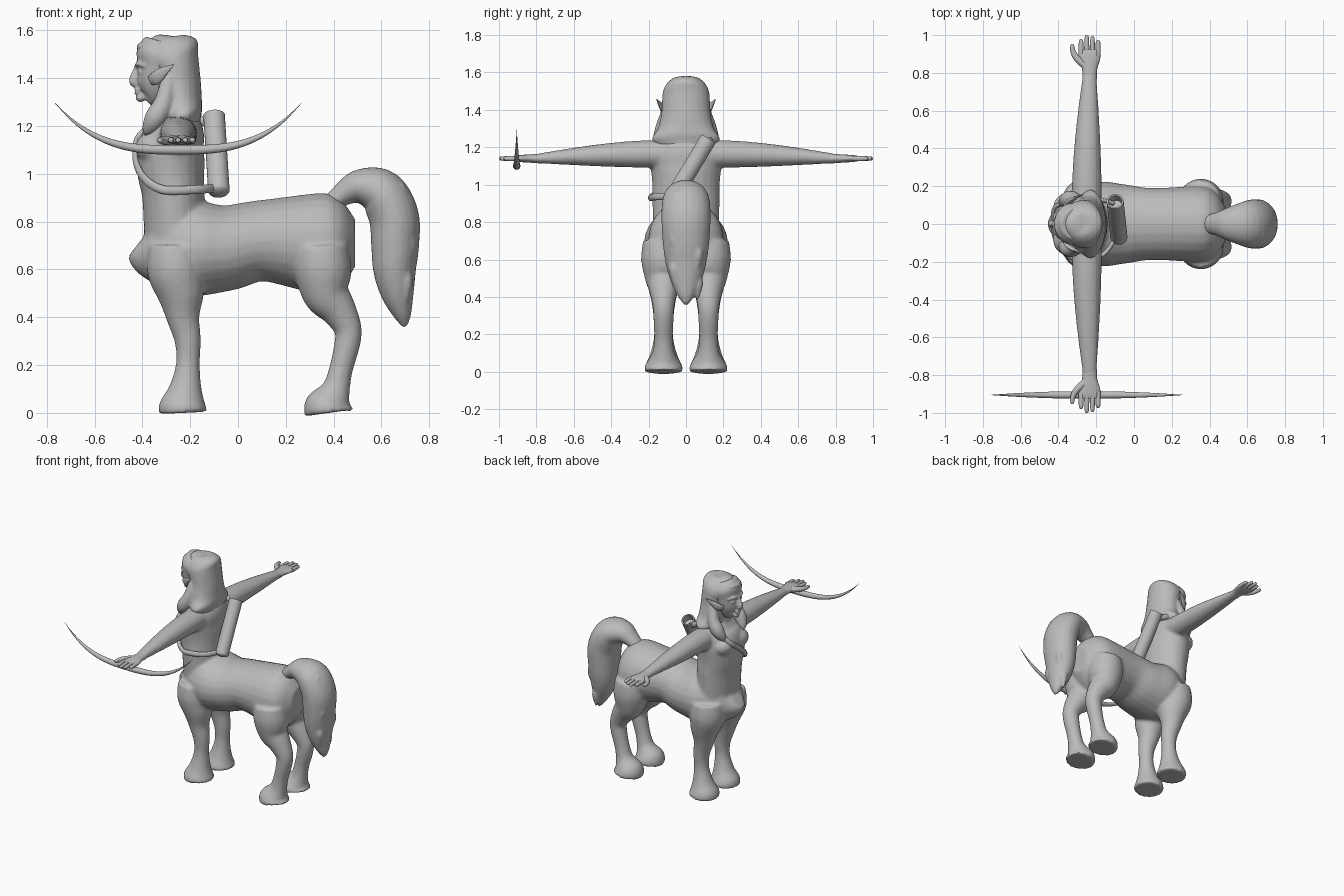
import bpy, bmesh, math
from mathutils import Vector, Matrix

cube = bpy.data.objects.get("Cube")
if cube:
    bpy.data.objects.remove(cube)

grey = bpy.data.materials.new("stone grey")
grey.use_nodes = True
tone = (.5, .5, .5, 1)
grey.diffuse_color = tone
grey.node_tree.nodes["Principled BSDF"].inputs["Base Color"].default_value = tone

ALONG_X, ALONG_Y, ALONG_Z = Vector((1, 0, 0)), Vector((0, 1, 0)), Vector((0, 0, 1))
SIDES = (1, -1)


def catmull_rom(a, b, c, d, t):
    return b + t * ((c - a) + t * ((2*a - 5*b + 4*c - d) + t * (3*(b - c) + d - a))) / 2


def smooth_rings(rings, steps=5):
    """Interpolate (x, y, z, width, depth) rings along the path."""
    smooth = []
    last = len(rings) - 1
    for i in range(last):
        around = [rings[max(0, min(last, i + k))] for k in (-1, 0, 1, 2)]
        for step in range(steps):
            smooth.append([catmull_rom(*values, step / steps) for values in zip(*around)])
    return smooth + [list(rings[-1])]


def tube(bm, rings, side, flip=1, count=24):
    """Loft ellipses along a path; width lies along `side`, flip mirrors in y."""
    rings = smooth_rings(rings)
    centres = [Vector(ring[:3]) for ring in rings]
    loops = []
    for i, ring in enumerate(rings):
        width, depth = (max(radius, .001) for radius in ring[3:])
        tangent = (centres[min(i + 1, len(centres) - 1)] - centres[max(i - 1, 0)]).normalized()
        across = (side - tangent * side.dot(tangent)).normalized()
        through = tangent.cross(across)
        loop = []
        for k in range(count):
            angle = math.tau * k / count
            co = centres[i] + across * width * math.cos(angle) + through * depth * math.sin(angle)
            loop.append(bm.verts.new((co.x, co.y * flip, co.z)))
        loops.append(loop)
    faces = [bm.faces.new(loops[0]), bm.faces.new(loops[-1])]
    for lower, upper in zip(loops, loops[1:]):
        for k in range(count):
            n = (k + 1) % count
            faces.append(bm.faces.new((lower[k], lower[n], upper[n], upper[k])))
    bmesh.ops.recalc_face_normals(bm, faces=faces)


def central(rings):
    """Rings on the centre plane given as (x, z, width, depth)."""
    return [(x, 0, z, width, depth) for x, z, width, depth in rings]


def oval(points, stretch=1):
    """Rings given as (x, y, z, radius), widened by stretch."""
    return [(x, y, z, radius * stretch, radius) for x, y, z, radius in points]


def ball(bm, centre, size, turn=None):
    bmesh.ops.create_uvsphere(bm, u_segments=24, v_segments=16, radius=1,
                              matrix=Matrix.LocRotScale(Vector(centre), turn, Vector(size)))


def finish(name, bm, voxel=0, soften=4):
    """Make the object, optionally fusing its pieces into one soft skin."""
    mesh = bpy.data.meshes.new(name)
    bm.to_mesh(mesh)
    bm.free()
    mesh.materials.append(grey)
    obj = bpy.data.objects.new(name, mesh)
    bpy.context.collection.objects.link(obj)
    if voxel:
        skin = obj.modifiers.new("Fuse", 'REMESH')
        skin.mode = 'VOXEL'
        skin.voxel_size = voxel
        skin.use_smooth_shade = True
        relax = obj.modifiers.new("Relax", 'SMOOTH')
        relax.iterations = soften
    bpy.ops.object.select_all(action='DESELECT')
    obj.select_set(True)
    bpy.context.view_layer.objects.active = obj
    bpy.ops.object.shade_smooth_by_angle(angle=math.radians(50))


# Body: barrel, torso, legs and arms fused into one skin
bm = bmesh.new()
barrel = [(-.4, .73, .04, .08), (-.36, .71, .13, .15), (-.2, .69, .22, .2), (-.05, .69, .21, .18),
          (.1, .72, .19, .17), (.34, .71, .2, .21), (.43, .71, .17, .18), (.49, .71, .08, .1)]
torso = [(-.26, .65, .17, .13), (-.27, .9, .18, .13), (-.28, 1, .18, .14), (-.28, 1.1, .19, .14),
         (-.26, 1.18, .19, .12), (-.26, 1.24, .15, .09), (-.27, 1.29, .07, .07), (-.29, 1.4, .06, .06)]
tube(bm, central(barrel), ALONG_Y)
tube(bm, central(torso), ALONG_Y)

leg_y = .12
front_leg = [(-.23, 0, .1), (-.23, .03, .1), (-.22, .1, .07), (-.21, .2, .05), (-.21, .3, .055),
             (-.23, .4, .07), (-.24, .5, .1), (-.26, .6, .12), (-.26, .7, .11)]
rear_leg = [(.38, 0, .1), (.38, .03, .1), (.41, .1, .06), (.43, .18, .05), (.455, .28, .054),
            (.46, .35, .058), (.42, .43, .076), (.37, .5, .1), (.355, .6, .12), (.35, .7, .11)]
arm = []
for step in range(8):
    bulk = math.cos(step / 7 * math.pi / 2)
    arm.append((-.235 - .015 * bulk, .1 + step / 10, 1.14 + .025 * bulk, .036 + .044 * bulk, .025 + .05 * bulk))
for s in SIDES:
    for leg in (front_leg, rear_leg):
        tube(bm, oval((x, leg_y, z, radius) for x, z, radius in leg), ALONG_Y, s)
    tube(bm, arm, ALONG_X, s)
    ball(bm, (-.355, s * .08, 1.11), (.075, .085, .065))
finish("body", bm, .01, 8)

# Hands: palm, four fingers and a thumb
bm = bmesh.new()
hand_x, hand_z = -.235, 1.14
palm = [(.77, .038, .027), (.82, .04, .023), (.87, .055, .02), (.91, .056, .016), (.925, .045, .01)]
for s in SIDES:
    tube(bm, [(hand_x, y, hand_z, width, depth) for y, width, depth in palm], ALONG_X, s)
    for k, tip in enumerate((.98, 1, .995, .975)):
        x = hand_x + (k - 1.5) * .03
        tube(bm, oval([(x, .89, hand_z, .014), (x, .95, hand_z, .013), (x, tip - .008, hand_z, .01),
                       (x, tip, hand_z, .003)]), ALONG_X, s)
    tube(bm, oval([(-.26, .84, hand_z, .02), (-.3, .875, hand_z, .018), (-.322, .91, hand_z, .014),
                   (-.327, .945, hand_z, .01), (-.327, .952, hand_z, .003)]), ALONG_X, s)
finish("hands", bm)

# Head: face with nose, chin, lips, brows and eyes
bm = bmesh.new()
face = [(-.38, 1.303, .025, .025), (-.36, 1.325, .06, .055), (-.345, 1.37, .085, .08),
        (-.337, 1.44, .1, .085), (-.325, 1.5, .11, .1), (-.31, 1.55, .08, .08)]
nose = [(-.412, 1.475, .01, .01), (-.427, 1.43, .012, .014), (-.44, 1.39, .02, .016),
        (-.432, 1.372, .017, .012), (-.42, 1.365, .008, .006)]
tube(bm, central(face), ALONG_Y)
tube(bm, central(nose), ALONG_Y)
ball(bm, (-.408, 0, 1.318), (.02, .026, .018))
for z in (1.338, 1.352):
    ball(bm, (-.418, 0, z), (.015, .026, .008))
for s in SIDES:
    ball(bm, (-.405, s * .042, 1.425), (.014, .02, .01))
    tube(bm, oval([(-.422, .012, 1.45, .009), (-.418, .045, 1.46, .009), (-.39, .08, 1.45, .006)]), ALONG_Z, s)
finish("head", bm, .006, 3)

# Pointed ears
bm = bmesh.new()
for s in SIDES:
    tube(bm, oval([(-.365, .095, 1.39, .009), (-.345, .118, 1.4, .012), (-.315, .137, 1.425, .009),
                   (-.268, .158, 1.457, .001)], 2.3), ALONG_Z - ALONG_X / 2, s)
finish("ears", bm)

# Hair: cap, long back and a lock over each shoulder
bm = bmesh.new()
mane = [(-.3, 1.58, .02, .02), (-.3, 1.57, .065, .07), (-.293, 1.54, .1, .113), (-.28, 1.5, .123, .122),
        (-.262, 1.45, .128, .1), (-.255, 1.38, .132, .1), (-.245, 1.3, .15, .095), (-.23, 1.24, .182, .085),
        (-.21, 1.195, .13, .06), (-.185, 1.155, .05, .03)]
tube(bm, central(mane), ALONG_Y)
ball(bm, (-.355, 0, 1.53), (.07, .085, .032))
for s in SIDES:
    tube(bm, oval([(-.29, .1, 1.4, .03), (-.31, .125, 1.3, .04), (-.345, .13, 1.235, .045),
                   (-.375, .115, 1.185, .028), (-.385, .1, 1.155, .005)]), ALONG_Y, s)
finish("hair", bm, .009)

# Tail with raised tufts down its back
bm = bmesh.new()
plume = [(.37, .86, .035), (.44, .915, .05), (.51, .945, .075), (.6, .92, .1), (.652, .82, .105),
         (.657, .7, .1), (.655, .6, .09), (.667, .5, .07), (.688, .41, .038), (.698, .36, .01)]
tube(bm, oval(((x, 0, z, radius) for x, z, radius in plume), 1.25), ALONG_Y)
for k in range(6):
    z = .48 + .08 * k
    x = .72 - .8 * (z - .7) ** 2
    y = .06 * SIDES[k % 2]
    tube(bm, oval([(x - .01, y, z + .08, .008), (x, y, z, .026), (x, y, z - .06, .016),
                   (x, y, z - .1, .003)], 1.2), ALONG_Y)
finish("tail", bm, .009, 3)

# Quiver: open cylinder with a rounded foot
bm = bmesh.new()
radius = .045
top, foot = Vector((-.1, .12, 1.245)), Vector((-.08, -.07, .93))
axis = (top - foot).normalized()
spin = axis.to_track_quat('Z', 'Y')
bmesh.ops.create_cone(bm, cap_ends=True, segments=32, radius1=radius, radius2=radius,
                      depth=(top - foot).length, matrix=Matrix.LocRotScale((top + foot) / 2, spin, None))
bm.normal_update()
mouth = max(bm.faces, key=lambda f: f.calc_center_median().z)
bmesh.ops.inset_region(bm, faces=[mouth], thickness=.009)
inner = bmesh.ops.extrude_discrete_faces(bm, faces=[mouth])["faces"][0]
bmesh.ops.translate(bm, verts=inner.verts, vec=axis * -.05)
ball(bm, foot, (radius, radius, radius / 2), spin)
finish("quiver", bm)

# Strap from the quiver foot, across the chest and over the left shoulder
bm = bmesh.new()
path = [(-.09, -.06, .94), (-.16, -.16, .935)]
for degrees in range(-90, 50, 20):
    a = math.radians(degrees)
    path.append((-.28 - .15 * math.cos(a), .19 * math.sin(a), 1.08 + .15 * math.sin(a)))
path += [(-.29, .13, 1.255), (-.19, .13, 1.24), (-.11, .11, 1.2)]
tube(bm, oval(((*point, .012) for point in path), 1.5), ALONG_Z)
finish("strap", bm)

# Bow held in the right hand, thinning to upturned tips
bm = bmesh.new()
bow = []
for step in range(-8, 9):
    t = step / 8
    bow.append((-.25 + .515 * t, -.905, 1.1 + .195 * abs(t) ** 3, .02 * (1 - t * t)))
tube(bm, oval(bow), ALONG_Y)
finish("bow", bm)
